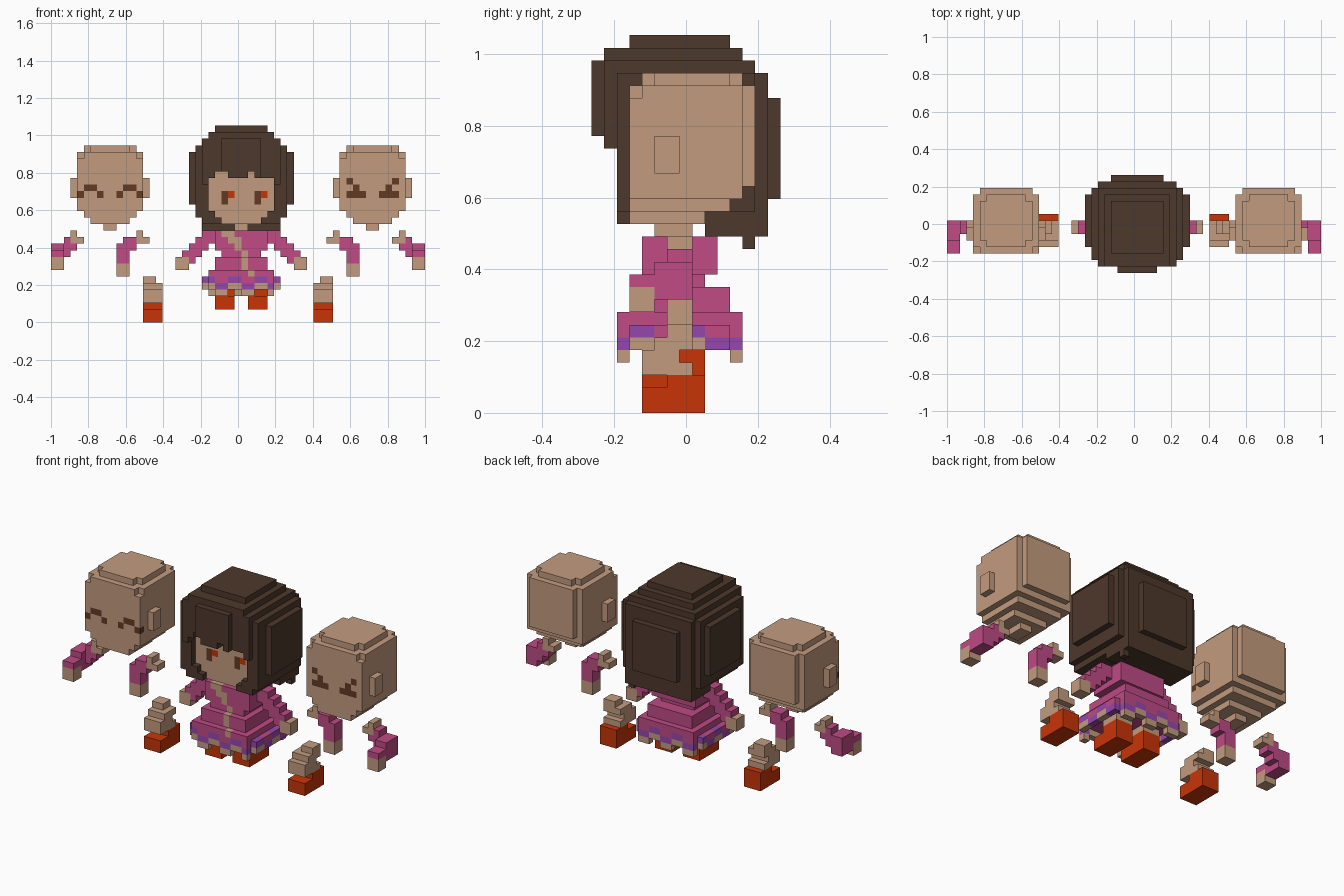
import bpy, bmesh
from mathutils import Vector

if "Cube" in bpy.data.objects:
    bpy.data.objects.remove(bpy.data.objects["Cube"], do_unlink=True)

UNIT = 2 / 57          # edge of one block
MIDDLE = 0.5           # centre line of the main figure, in blocks


# ---------- colours ----------
def make_material(name, code):
    linear = [(int(code[i:i + 2], 16) / 255) ** 2.2 for i in (0, 2, 4)] + [1]
    mat = bpy.data.materials.new(name)
    mat.use_nodes = True
    mat.diffuse_color = linear
    mat.node_tree.nodes["Principled BSDF"].inputs["Base Color"].default_value = linear
    return mat


MATERIALS = [make_material(name, code) for name, code in (
    ("skin", "c29a7e"), ("dark_hair", "4f3b2f"), ("pink_cloth", "be4c84"),
    ("purple_trim", "9449ad"), ("red_leather", "c63810"), ("face_brown", "623d28"))]
SKIN, HAIR, PINK, PURPLE, RED, BROWN = range(len(MATERIALS))


# ---------- block helpers ----------
def fill(cells, colour, *boxes):
    """Fill boxes (x0, x1, y0, y1, z0, z1); a colour of None carves them away."""
    for x0, x1, y0, y1, z0, z1 in boxes:
        for x in range(x0, x1):
            for y in range(y0, y1):
                for z in range(z0, z1):
                    if colour is None:
                        cells.pop((x, y, z), None)
                    else:
                        cells[x, y, z] = colour
    return cells


def fill_wide(cells, colour, *boxes):
    """Fill boxes (half width, y0, y1, z0, z1) that are symmetric in x."""
    return fill(cells, colour, *[(-box[0], *box) for box in boxes])


def paint_front(cells, colour, x0, x1, z0, z1):
    """Recolour the foremost block of each column seen from the front."""
    for x in range(x0, x1):
        for z in range(z0, z1):
            depth = [c[1] for c in cells if c[0] == x and c[2] == z]
            if depth:
                cells[x, min(depth), z] = colour


def build(name, cells, centre=MIDDLE, flip=False):
    """Make a mesh of the outer faces of the blocks."""
    if flip:
        cells = {(-x - 1, y, z): c for (x, y, z), c in cells.items()}
    bm = bmesh.new()
    for cell, colour in cells.items():
        for axis in range(3):
            for side in (0, 1):
                near = list(cell)
                near[axis] += 2 * side - 1
                if tuple(near) in cells:
                    continue
                u, v = (axis + 1) % 3, (axis + 2) % 3
                corners = []
                for du, dv in ((0, 0), (1, 0), (1, 1), (0, 1)):
                    p = Vector(cell)
                    p[axis] += side
                    p[u] += du
                    p[v] += dv
                    corners.append(bm.verts.new((p + Vector((centre, -7.5, 0))) * UNIT))
                face = bm.faces.new(corners if side else corners[::-1])
                face.material_index = colour
    bmesh.ops.remove_doubles(bm, verts=bm.verts, dist=UNIT / 20)
    mesh = bpy.data.meshes.new(name)
    bm.to_mesh(mesh)
    bm.free()
    for mat in MATERIALS:
        mesh.materials.append(mat)
    obj = bpy.data.objects.new(name, mesh)
    bpy.context.collection.objects.link(obj)


def build_pair(name, cells, offset, middle=0):
    build("left_" + name, cells, middle + offset)
    build("right_" + name, cells, middle - offset, flip=True)


# ---------- heads ----------
def head_cells():
    return fill_wide(
        {}, SKIN,
        (5, 3, 12, 17, 25), (4, 12, 13, 18, 26),      # skull
        (4, 3, 12, 25, 26), (5, 4, 12, 25, 26),       # brow edge
        (4, 5, 11, 26, 27), (3, 4, 12, 26, 27),       # crown
        (4, 3, 11, 16, 17), (3, 3, 9, 15, 16),        # chin
        (1, 5, 8, 14, 15))                            # neck


head = head_cells()
for x in (-3, 2):
    paint_front(head, BROWN, x, x + 1, 18, 20)
    paint_front(head, RED, x + 1, x + 2, 19, 20)

sleepy_head = fill_wide(head_cells(), SKIN, (6, 5, 7, 19, 22))
for x in (-5, 1):
    paint_front(sleepy_head, BROWN, x, x + 4, 19, 20)
    paint_front(sleepy_head, SKIN, x + 1, x + 3, 19, 20)
    paint_front(sleepy_head, BROWN, x + 1, x + 3, 20, 21)

squint_head = fill_wide(head_cells(), SKIN, (6, 5, 7, 19, 22))
for dot, slope, bar in ((-4, -3, -4), (3, 2, 1)):
    paint_front(squint_head, BROWN, dot, dot + 1, 21, 22)
    paint_front(squint_head, BROWN, slope, slope + 1, 20, 21)
    paint_front(squint_head, BROWN, bar, bar + 3, 19, 20)

build("head", head)
build("sleepy_head", sleepy_head, MIDDLE - 20)
build("squinting_head", squint_head, MIDDLE + 20)

# ---------- hair ----------
hair = fill_wide(
    {}, HAIR,
    (4, 3, 11, 29, 30), (5, 1, 12, 28, 29), (6, 1, 13, 27, 28),   # crown
    (7, 2, 13, 16, 27), (6, 1, 2, 21, 27), (3, 0, 1, 22, 28),     # sides and fringe
    (8, 4, 12, 18, 26), (6, 13, 14, 14, 27), (4, 14, 15, 17, 25), # outer layers
    (6, 2, 13, 15, 16), (6, 9, 14, 14, 15))                       # ends
fill(hair, HAIR, (5, 6, 12, 13, 13, 14))
fill_wide(hair, None, (5, 0, 3, 17, 22), (4, 0, 3, 16, 17), (3, 0, 3, 15, 16))
fill(hair, None, (-4, -2, 0, 3, 22, 23), (1, 2, 0, 3, 22, 23))
for cell in head:
    hair.pop(cell, None)
build("hair", hair)

# ---------- dress ----------
dress = fill_wide(
    {}, PINK,
    (4, 4, 10, 11, 14), (3, 4, 9, 10, 11), (4, 3, 11, 8, 10),     # bodice, waist, hip
    (5, 2, 12, 6, 8), (6, 3, 11, 6, 7))                           # skirt
for x0, z0, z1 in ((-3, 13, 14), (-2, 12, 13), (-1, 11, 12), (0, 8, 11), (1, 7, 8)):
    paint_front(dress, SKIN, x0, x0 + (2 if z0 > 11 else 1), z0, z1)

# Zigzag hem running round the skirt
for x in range(-6, 6):
    for y in range(2, 12):
        end_x, end_y = x in (-6, 5), y in (2, 11)
        if end_x == end_y:
            continue
        step = (x + y) % 4
        dress[x, y, 6] = PURPLE if step < 2 else PINK
        dress[x, y, 5] = SKIN if step < 2 else PURPLE
        if step > 1 and not end_x:
            dress[x, y, 4] = SKIN
build("dress", dress)

# ---------- legs and boots ----------
def boot(cells, floor):
    return fill(cells, RED, (0, 3, 4, 9, floor, floor + 2),
                (0, 3, 6, 9, floor + 2, floor + 3))


leg = boot(fill({}, SKIN, (0, 3, 6, 9, 5, 6)), 2)
build_pair("leg", leg, 1, MIDDLE)

spare_leg = boot(fill({}, SKIN, (0, 3, 4, 8, 3, 4), (0, 3, 4, 7, 4, 5),
                      (0, 3, 5, 8, 5, 6), (1, 3, 6, 8, 6, 7)), 0)
build_pair("spare_leg", spare_leg, 11.5)

# ---------- arms ----------
arm = fill({}, PINK, *[(s - 1, s + 1, 6, 8, 12 - s, 14 - s) for s in range(4)])
fill(arm, SKIN, (3, 5, 6, 8, 8, 10))
build_pair("arm", arm, 5, MIDDLE)


def shoulder():
    return fill({}, SKIN, (1, 2, 6, 8, 13, 14), (0, 2, 6, 8, 12, 13))


bent_arm = fill(shoulder(), PINK, (1, 3, 6, 8, 11, 12), (2, 3, 6, 8, 12, 13),
                (2, 4, 6, 8, 10, 12), (3, 5, 5, 8, 9, 12), (3, 5, 3, 5, 10, 11))
fill(bent_arm, SKIN, (3, 5, 3, 5, 8, 10))
build_pair("spare_bent_arm", bent_arm, 23.5)

straight_arm = fill(shoulder(), PINK, (2, 4, 6, 8, 11, 13), (3, 5, 6, 8, 9, 12))
fill(straight_arm, SKIN, (3, 5, 6, 8, 7, 9))
build_pair("spare_straight_arm", straight_arm, 13.5)
